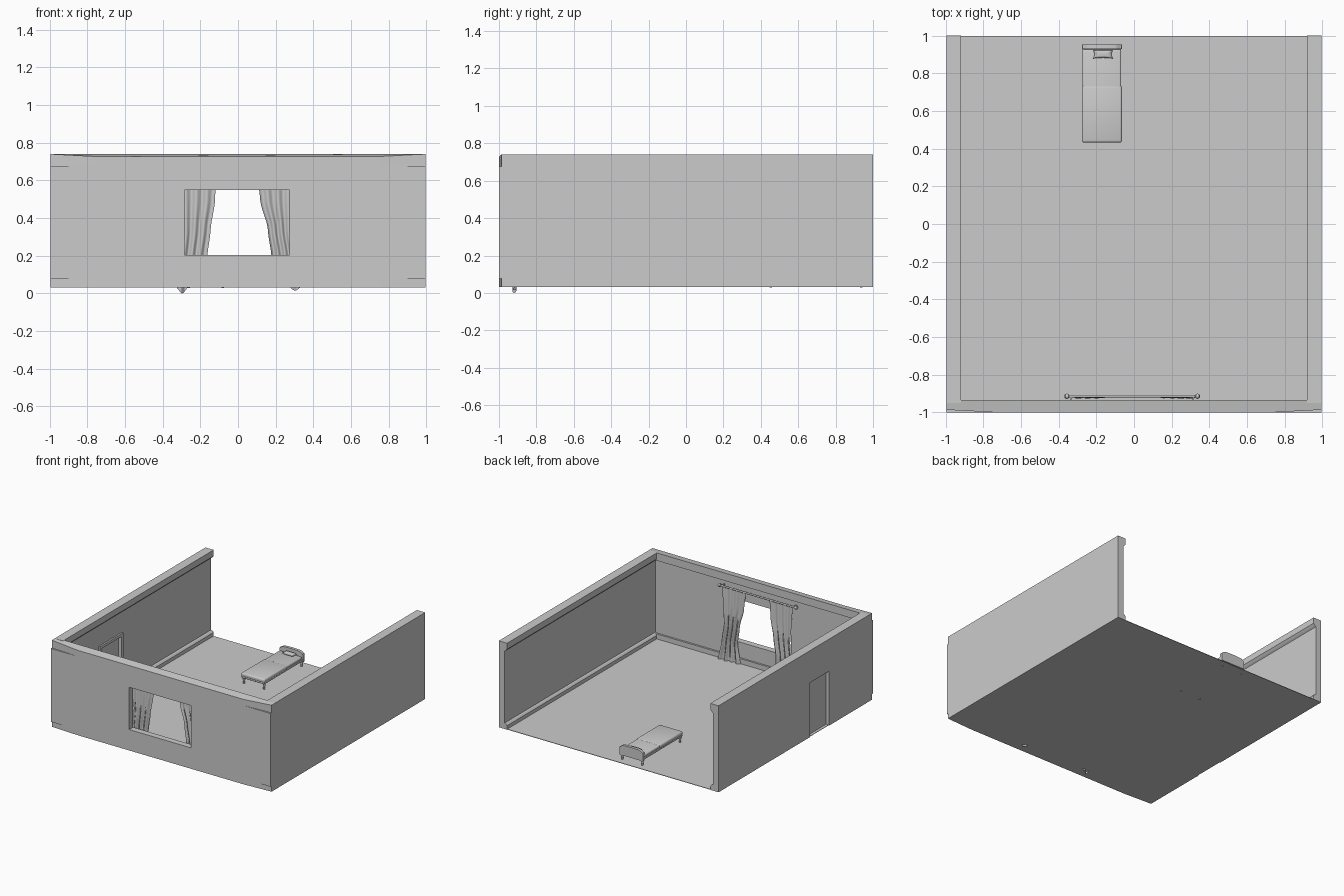
import bpy, bmesh, math
from mathutils import Vector

if "Cube" in bpy.data.objects:
    bpy.data.objects.remove(bpy.data.objects["Cube"])

FLOOR, TOP = 0.032, 0.74


def finish(name, bm, smooth=None):
    bmesh.ops.recalc_face_normals(bm, faces=bm.faces)
    me = bpy.data.meshes.new(name)
    bm.to_mesh(me)
    bm.free()
    ob = bpy.data.objects.new(name, me)
    bpy.context.collection.objects.link(ob)
    if smooth:
        bpy.ops.object.select_all(action='DESELECT')
        ob.select_set(True)
        bpy.context.view_layer.objects.active = ob
        bpy.ops.object.shade_smooth_by_angle(angle=math.radians(smooth))
    return ob


def prism(name, pts, axis, a, b, smooth=None):
    """Extrude a 2D outline along an axis from a to b."""
    place = {'x': lambda p, d: (d, p[0], p[1]),
             'y': lambda p, d: (p[0], d, p[1]),
             'z': lambda p, d: (p[0], p[1], d)}[axis]
    bm = bmesh.new()
    lo = [bm.verts.new(place(p, a)) for p in pts]
    hi = [bm.verts.new(place(p, b)) for p in pts]
    bm.faces.new(lo)
    bm.faces.new(hi)
    for i in range(len(pts)):
        j = (i + 1) % len(pts)
        bm.faces.new((lo[i], lo[j], hi[j], hi[i]))
    return finish(name, bm, smooth)


def box(name, x0, x1, y0, y1, z0, z1, bevel=0.0, segs=3):
    ob = prism(name, [(x0, y0), (x1, y0), (x1, y1), (x0, y1)], 'z', z0, z1)
    if bevel:
        m = ob.modifiers.new('bevel', 'BEVEL')
        m.width, m.segments = bevel, segs
        for p in ob.data.polygons:
            p.use_smooth = True
    return ob


def lathe(name, origin, direction, profile, n=16):
    """Turned part: profile is (radius, distance along direction)."""
    rot = Vector((0, 0, 1)).rotation_difference(Vector(direction))
    bm = bmesh.new()
    rings = []
    for r, h in profile:
        rings.append([bm.verts.new(Vector(origin) + rot @ Vector(
            (r * math.cos(k * math.tau / n), r * math.sin(k * math.tau / n), h)))
            for k in range(n)])
    for p, q in zip(rings, rings[1:]):
        for k in range(n):
            bm.faces.new((p[k], p[(k + 1) % n], q[(k + 1) % n], q[k]))
    bm.faces.new(rings[0])
    bm.faces.new(rings[-1])
    return finish(name, bm, 40)


def cut(ob, cutter):
    m = ob.modifiers.new('opening', 'BOOLEAN')
    m.operation, m.object, m.solver = 'DIFFERENCE', cutter, 'EXACT'
    cutter.hide_render = True
    cutter.hide_set(True)


# Floor slab
box('floor', -0.99, 0.99, -0.98, 0.998, FLOOR, FLOOR + 0.004)

# Side walls with inner skirting and cornice in the profile
wall = [(0.995, FLOOR), (0.92, FLOOR), (0.92, 0.065), (0.932, 0.077), (0.943, 0.08),
        (0.943, 0.668), (0.932, 0.677), (0.92, 0.69), (0.92, TOP), (0.995, TOP)]
prism('right_wall', wall, 'y', -0.95, 1.0)
left = prism('left_wall', [(-x, z) for x, z in wall], 'y', -0.95, 1.0)

# Doorway, thin door panel and inner trim
cut(left, box('door_cutter', -1.1, -0.85, -0.43, -0.18, 0.02, 0.477))
box('door', -0.968, -0.955, -0.432, -0.178, FLOOR, 0.479)
box('door_trim_front', -0.946, -0.93, -0.455, -0.43, FLOOR, 0.50)
box('door_trim_back', -0.946, -0.93, -0.18, -0.155, FLOOR, 0.50)
box('door_trim_top', -0.946, -0.93, -0.43, -0.18, 0.477, 0.50)

# Front wall with window opening
front = box('front_wall', -0.995, 0.995, -1.0, -0.95, 0.077, 0.677)
cut(front, box('window_cutter', -0.285, 0.274, -1.1, -0.8, 0.203, 0.549))


# Front skirting and cornice, outer side tapering in at the corners
def front_band(name, z0, z1, slope):
    outline = [(-0.995, -0.987), (-0.75, -1.0), (0.75, -1.0), (0.995, -0.987),
               (0.995, -0.935), (-0.995, -0.935)]
    ob = prism(name, outline, 'z', z0, z1)
    for v in ob.data.vertices:
        if slope and v.co.z > z1 - 1e-4 and v.co.y < -0.995:
            v.co.z -= 0.013
    return ob


front_band('front_skirting', FLOOR, 0.077, False)
front_band('front_cornice', 0.677, TOP, True)

# Curtain rod with finials
lathe('curtain_rod', (-0.345, -0.915, 0.64), (1, 0, 0), [(0.007, 0), (0.007, 0.67)])
for side, x in ((-1, -0.345), (1, 0.325)):
    lathe('rod_finial', (x, -0.915, 0.64), (side, 0, 0),
          [(0.006, 0), (0.012, 0.004), (0.014, 0.012), (0.012, 0.02), (0.005, 0.025)])
for x in (-0.335, 0.315):
    box('rod_bracket', x - 0.005, x + 0.005, -0.952, -0.912, 0.635, 0.645)


def sample(keys, t):
    """Smooth interpolation between evenly spaced keys."""
    f = t * (len(keys) - 1)
    i = min(int(f), len(keys) - 2)
    u = f - i
    u = u * u * (3 - 2 * u) * 0.6 + u * 0.4
    return keys[i] * (1 - u) + keys[i + 1] * u


# Draped curtains: outer and inner edge positions run from top to bottom
def curtain(name, outer, inner, dip):
    ns, nt = 40, 28
    bm = bmesh.new()
    g = []
    for j in range(nt + 1):
        t = j / nt
        row = []
        for i in range(ns + 1):
            s = i / ns
            x = sample(outer, t) * (1 - s) + sample(inner, t) * s
            y = -0.917 + (0.007 + 0.003 * t) * math.sin(s * math.tau * 3.5 + 1.2 * t)
            hem = 0.04 - dip * math.exp(-((s - 0.22) / 0.14) ** 2)
            row.append(bm.verts.new((x, y, 0.645 * (1 - t) + hem * t)))
        g.append(row)
    for j in range(nt):
        for i in range(ns):
            bm.faces.new((g[j][i], g[j][i + 1], g[j + 1][i + 1], g[j + 1][i]))
    return finish(name, bm, 60)


curtain('left_curtain', (-0.325, -0.315, -0.305, -0.315, -0.335),
        (-0.115, -0.122, -0.145, -0.163, -0.16), 0.04)
curtain('right_curtain', (0.315, 0.305, 0.295, 0.315, 0.345),
        (0.10, 0.118, 0.158, 0.178, 0.155), 0.025)

# Bed frame and mattress
box('bed_frame', -0.274, -0.068, 0.437, 0.94, 0.08, 0.098, 0.004)
box('mattress', -0.274, -0.068, 0.436, 0.928, 0.097, 0.121, 0.01)
box('blanket', -0.277, -0.064, 0.433, 0.735, 0.092, 0.124, 0.011)

# Turned legs
for x in (-0.262, -0.08):
    for y in (0.452, 0.938):
        lathe('bed_leg', (x, y, 0.028), (0, 0, 1),
              [(0.006, 0), (0.008, 0.006), (0.007, 0.02), (0.010, 0.04), (0.010, 0.058)], 12)

# Headboard with rounded, raised centre
half = [(0.1065, 0.075), (0.1065, 0.135), (0.103, 0.142), (0.092, 0.146),
        (0.085, 0.154), (0.07, 0.158), (0.03, 0.16)]
cx = -0.1705
prism('headboard', [(cx + x, z) for x, z in half] + [(cx - x, z) for x, z in reversed(half)],
      'y', 0.93, 0.953, 40)

# Pillow: puffed cushion with pinched sides
bm = bmesh.new()
n = 12
for sign in (1, -1):
    grid = []
    for j in range(n + 1):
        v = 2 * j / n - 1
        row = []
        for i in range(n + 1):
            u = 2 * i / n - 1
            puff = ((1 - u ** 4) * (1 - v ** 4)) ** 0.5
            row.append(bm.verts.new((-0.165 + 0.055 * u * (1 - 0.18 * (1 - v * v)),
                                     0.902 + 0.023 * v * (1 - 0.18 * (1 - u * u)),
                                     0.130 + sign * 0.012 * puff)))
        grid.append(row)
    for j in range(n):
        for i in range(n):
            bm.faces.new((grid[j][i], grid[j][i + 1], grid[j + 1][i + 1], grid[j + 1][i]))
bmesh.ops.remove_doubles(bm, verts=bm.verts, dist=1e-5)
finish('pillow', bm, 60)
